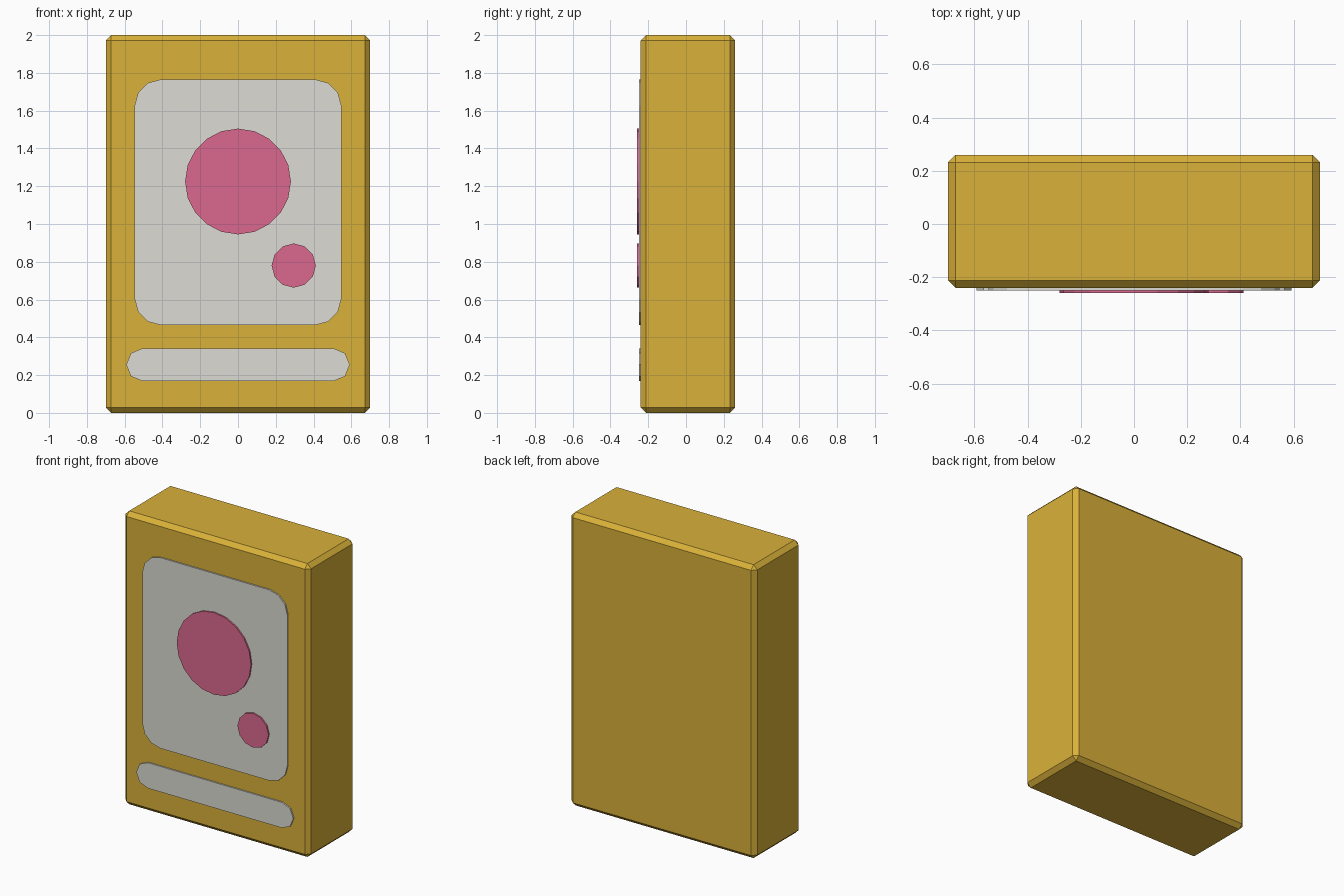
import bpy, bmesh
from math import sin, cos, pi

default = bpy.data.objects.get("Cube")
if default:
    bpy.data.objects.remove(default, do_unlink=True)


def material(name, rgb):
    mat = bpy.data.materials.new(name)
    mat.use_nodes = True
    mat.diffuse_color = (*rgb, 1)
    mat.node_tree.nodes["Principled BSDF"].inputs["Base Color"].default_value = (*rgb, 1)
    return mat


gold = material("gold", (0.70, 0.44, 0.041))
pale_grey = material("pale grey", (0.715, 0.708, 0.658))
pink = material("pink", (0.708, 0.141, 0.279))


def add_object(name, bm, mat):
    bmesh.ops.recalc_face_normals(bm, faces=bm.faces)
    mesh = bpy.data.meshes.new(name)
    bm.to_mesh(mesh)
    bm.free()
    mesh.materials.append(mat)
    obj = bpy.data.objects.new(name, mesh)
    bpy.context.collection.objects.link(obj)
    return obj


def plate(name, outline, back, front, mat):
    """Extrude an x-z outline towards the front."""
    bm = bmesh.new()
    face = bm.faces.new([bm.verts.new((x, back, z)) for x, z in outline])
    new = bmesh.ops.extrude_face_region(bm, geom=[face], use_keep_orig=True)["geom"]
    verts = [v for v in new if isinstance(v, bmesh.types.BMVert)]
    bmesh.ops.translate(bm, verts=verts, vec=(0, front - back, 0))
    return add_object(name, bm, mat)


def rounded_rect(half_w, z0, z1, r, segments):
    """Rounded rectangle outline, with coincident points dropped."""
    mid, half_h = (z0 + z1) / 2, (z1 - z0) / 2
    points = []
    for quarter, (sx, sz) in enumerate([(1, 1), (-1, 1), (-1, -1), (1, -1)]):
        for i in range(segments + 1):
            a = (quarter + i / segments) * pi / 2
            p = (round(sx * (half_w - r) + r * cos(a), 5),
                 round(mid + sz * (half_h - r) + r * sin(a), 5))
            if p not in points:
                points.append(p)
    return points


def circle(cx, cz, r, sides):
    return [(cx + r * cos(2 * pi * i / sides), cz + r * sin(2 * pi * i / sides))
            for i in range(sides)]


# Chamfered case
bm = bmesh.new()
bmesh.ops.create_cube(bm, size=1)
bmesh.ops.scale(bm, verts=bm.verts, vec=(1.4, 0.5, 2))
bmesh.ops.translate(bm, verts=bm.verts, vec=(0, 0.01, 1))
case = add_object("case", bm, gold)
bevel = case.modifiers.new("chamfer", 'BEVEL')
bevel.width = 0.028
bevel.segments = 1

# Front panels, set slightly into the case
face_y, panel_y, disc_y = -0.235, -0.25, -0.26
plate("main_panel", rounded_rect(0.547, 0.465, 1.765, 0.137, 3), face_y, panel_y, pale_grey)
plate("lower_strip", rounded_rect(0.592, 0.168, 0.342, 0.087, 2), face_y, panel_y, pale_grey)

# Raised discs on the main panel
plate("large_disc", circle(0, 1.225, 0.28, 20), panel_y + 0.002, disc_y, pink)
plate("small_disc", circle(0.295, 0.78, 0.117, 12), panel_y + 0.002, disc_y, pink)
